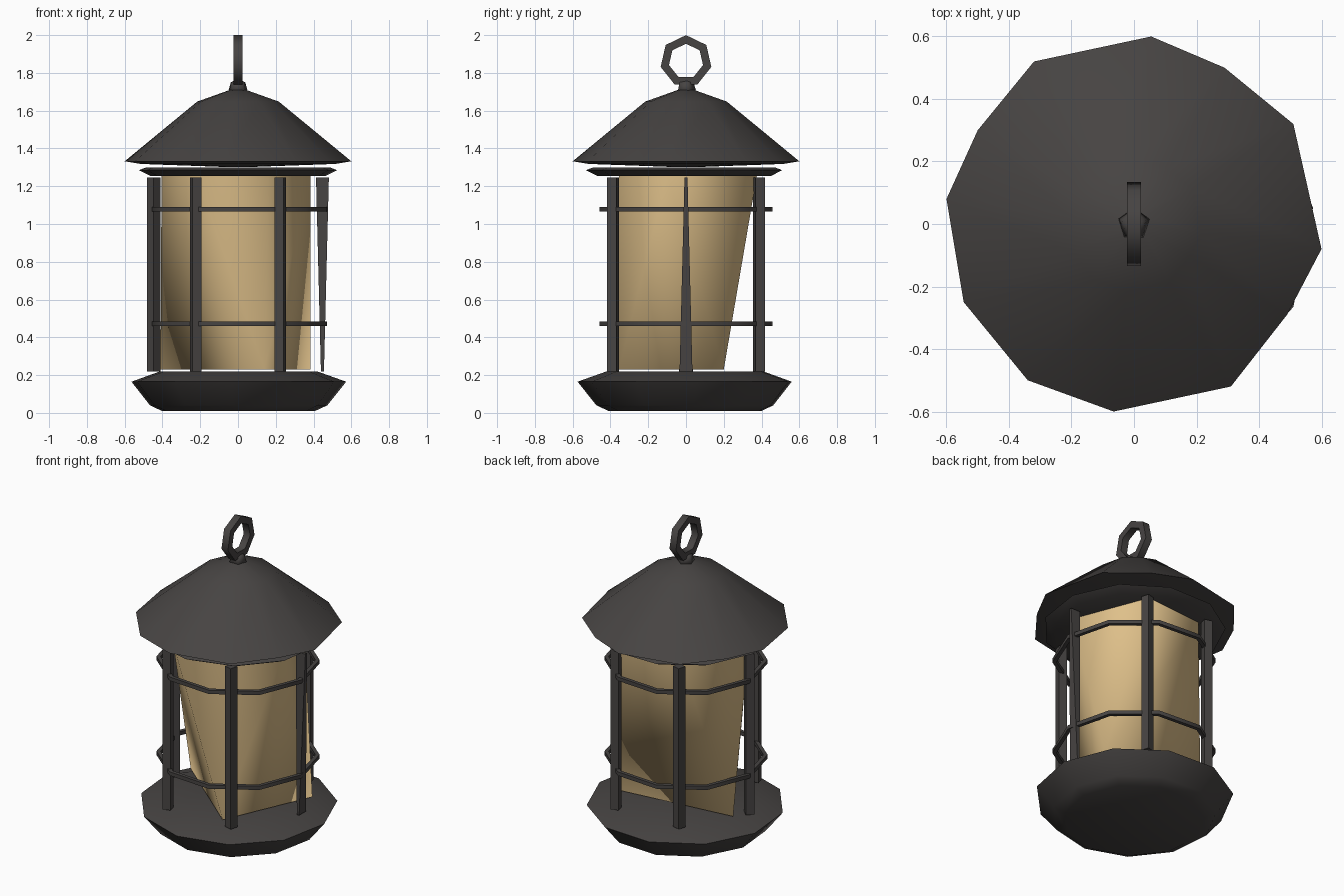
import bpy, bmesh, math
from math import cos, sin, pi, radians
from mathutils import Matrix, Vector

if "Cube" in bpy.data.objects:
    bpy.data.objects.remove(bpy.data.objects["Cube"])


def material(name, rgb):
    m = bpy.data.materials.new(name)
    m.diffuse_color = (*rgb, 1)
    m.use_nodes = True
    m.node_tree.nodes["Principled BSDF"].inputs["Base Color"].default_value = m.diffuse_color
    return m


IRON = material("dark iron", (0.062, 0.057, 0.055))
GLASS = material("amber glass", (0.74, 0.53, 0.255))


def finish(name, bm, mat, angle=40):
    bmesh.ops.remove_doubles(bm, verts=bm.verts, dist=1e-4)
    bmesh.ops.recalc_face_normals(bm, faces=bm.faces)
    me = bpy.data.meshes.new(name)
    bm.to_mesh(me)
    bm.free()
    me.materials.append(mat)
    ob = bpy.data.objects.new(name, me)
    bpy.context.collection.objects.link(ob)
    bpy.ops.object.select_all(action='DESELECT')
    ob.select_set(True)
    bpy.context.view_layer.objects.active = ob
    bpy.ops.object.shade_smooth_by_angle(angle=radians(angle))
    return ob


def loft(name, rings, mat, angle=40):
    """Skin a stack of equal-length point rings, capping both ends."""
    bm = bmesh.new()
    vs = [[bm.verts.new(p) for p in r] for r in rings]
    n = len(rings[0])
    for a, b in zip(vs, vs[1:]):
        for i in range(n):
            j = (i + 1) % n
            bm.faces.new((a[i], a[j], b[j], b[i]))
    bm.faces.new(vs[0][::-1])
    bm.faces.new(vs[-1])
    return finish(name, bm, mat, angle)


def circle(r, z, n, phase=0.0, x=0.0, y=0.0):
    return [(x + r * cos(phase + 2 * pi * i / n), y + r * sin(phase + 2 * pi * i / n), z)
            for i in range(n)]


def torus(name, R, r, n, m, z, upright=False, phase=0.0):
    bm = bmesh.new()
    rot = Matrix.Rotation(pi / 2, 4, 'Y') if upright else Matrix()
    vs = []
    for i in range(n):
        a = phase + 2 * pi * i / n
        vs.append([])
        for k in range(m):
            t = 2 * pi * k / m + pi / 4
            rr = R + r * cos(t)
            p = rot @ Vector((rr * cos(a), rr * sin(a), r * sin(t)))
            vs[-1].append(bm.verts.new(p + Vector((0, 0, z))))
    for i in range(n):
        for k in range(m):
            a, b, c = vs[i], vs[(i + 1) % n], (k + 1) % m
            bm.faces.new((a[k], b[k], b[c], a[c]))
    return finish(name, bm, IRON, 60)


# Base: chunky flared dish
loft("base", [circle(r, z, 11, radians(-93)) for r, z in
              ((0.41, 0.01), (0.475, 0.04), (0.575, 0.165), (0.42, 0.22))], IRON, 75)

# Glass: rounded at the top, gathered to three corners at the bottom
A, B, C = (0.14, -0.355), (0.385, 0.2), (-0.41, 0.11)
top = [(0.385, -0.1), (0.2, 0.375), (-0.2, 0.34), (-0.405, -0.05), (-0.22, -0.34), (0.16, -0.355)]
loft("glass_body", [[(*p, 0.23) for p in (B, B, C, C, A, A)],
                    [(*p, 1.255) for p in top]], GLASS, 80)

# Six cage posts; the one on the right is twisted to a wedge
for i in range(6):
    a = i * pi / 3
    x, y = 0.447 * cos(a), 0.447 * sin(a)
    if i == 0:
        w, t = 0.034, 0.008
        wedge = [[(x - t, -w, 0.22), (x + t, -w, 0.22), (x + t, w, 0.22), (x - t, w, 0.22)],
                 [(x - w, -t, 1.245), (x + w, -t, 1.245), (x + w, t, 1.245), (x - w, t, 1.245)]]
        loft("post_wedge", wedge, IRON, 60)
    else:
        loft(f"post_{i}", [circle(0.036, z, 4, a, x, y) for z in (0.22, 1.245)], IRON, 30)

# Two thin hoops around the cage
for label, z in (("lower", 0.472), ("upper", 1.077)):
    torus(f"{label}_hoop", 0.46, 0.017, 10, 4, z, phase=radians(-4))

# Collar plate under the roof
loft("collar", [circle(r, z, 11, radians(8)) for r, z in
                ((0.47, 1.255), (0.53, 1.285), (0.49, 1.3))], IRON, 60)

# Roof: twelve-sided cone with a blunt top and a slightly sagging underside
half = [(0.055, 0.6), (-0.32, 0.52), (-0.5, 0.3), (-0.6, 0.08), (-0.545, -0.25), (-0.34, -0.5)]
rim = half + [(-x, -y) for x, y in half]
rim[6:9] = [(-0.065, -0.6), (0.31, -0.52), (0.49, -0.29)]
rim[10:] = [(0.51, 0.32), (0.29, 0.5)]
loft("roof", [[(x * s, y * s, z) for x, y in rim] for s, z in
              ((0.12, 1.302), (0.86, 1.318), (1.0, 1.332), (0.36, 1.648), (0.07, 1.71))], IRON, 60)

# Hub and hanging ring on top
loft("hub", [circle(r, z, 5, 0.3) for r, z in
             ((0.03, 1.69), (0.052, 1.71), (0.04, 1.75), (0.02, 1.76))], IRON, 60)
torus("hanging_ring", 0.115, 0.032, 7, 4, 1.862, upright=True, phase=radians(180))
